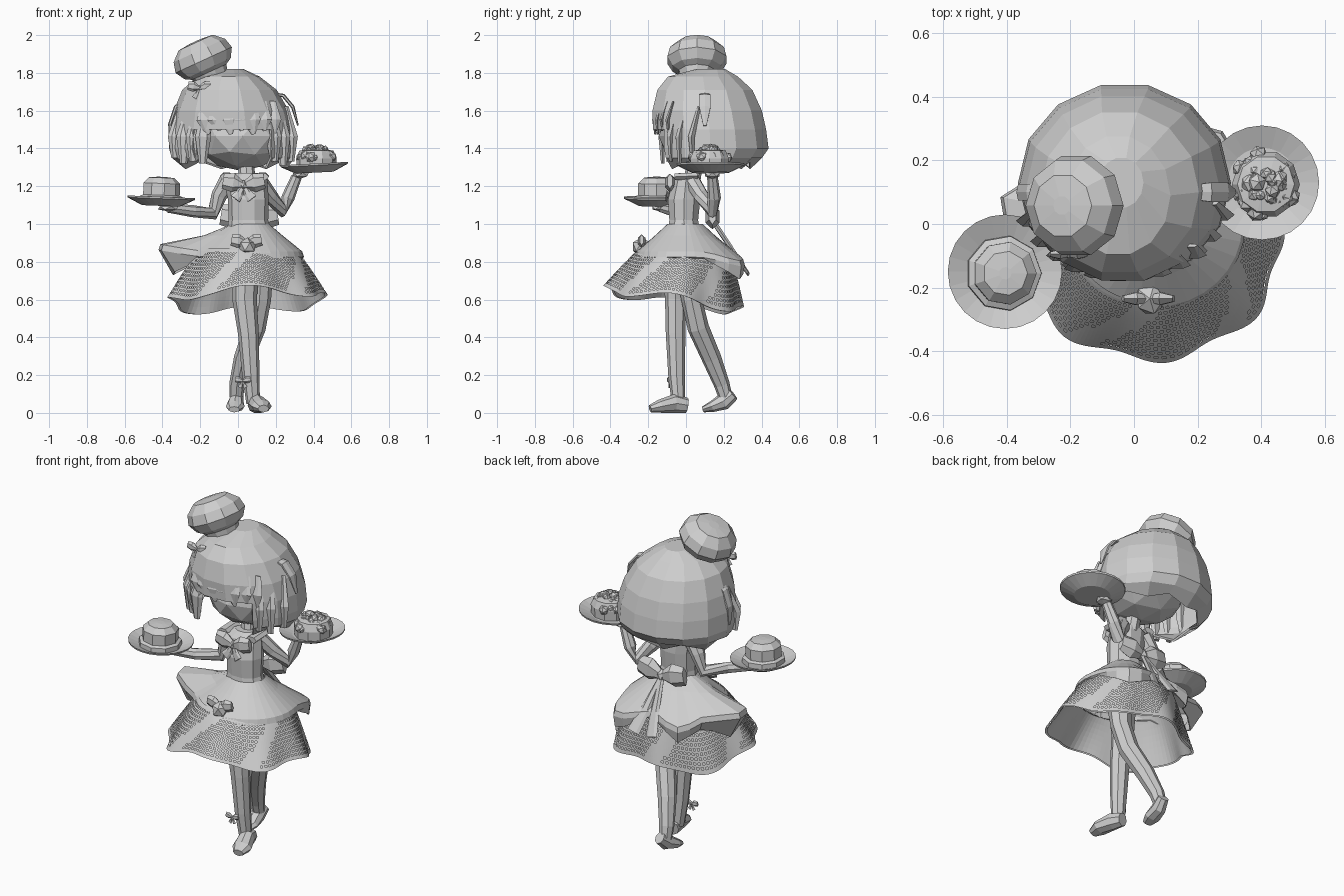
import bpy, bmesh, math, random
from mathutils import Vector

if "Cube" in bpy.data.objects:
    bpy.data.objects.remove(bpy.data.objects["Cube"])
random.seed(4)
TAU = 2 * math.pi

mat = bpy.data.materials.new("light_grey")
mat.diffuse_color = (0.62, 0.62, 0.62, 1)
mat.use_nodes = True
mat.node_tree.nodes["Principled BSDF"].inputs["Base Color"].default_value = mat.diffuse_color


def finish(name, bm):
    bmesh.ops.recalc_face_normals(bm, faces=bm.faces)
    me = bpy.data.meshes.new(name)
    bm.to_mesh(me)
    bm.free()
    me.materials.append(mat)
    ob = bpy.data.objects.new(name, me)
    bpy.context.collection.objects.link(ob)
    return ob


def bridge(rings, caps=True):
    """Skin a list of closed point rings."""
    bm = bmesh.new()
    vs = [[bm.verts.new(p) for p in r] for r in rings]
    n = len(vs[0])
    for a, b in zip(vs, vs[1:]):
        for i in range(n):
            k = (i + 1) % n
            bm.faces.new((a[i], a[k], b[k], b[i]))
    if caps:
        bm.faces.new(vs[0])
        bm.faces.new(vs[-1])
    return bm


def ellipses(specs, n):
    """Horizontal rings from (z, cx, cy, rx, ry)."""
    return [[(cx + rx * math.cos(TAU * i / n), cy + ry * math.sin(TAU * i / n), z)
             for i in range(n)] for z, cx, cy, rx, ry in specs]


def limb(name, pts, radii, n=8, ref=(0, 1, 0)):
    """Tapered tube; each radius is a number or a (side, depth) pair."""
    pts = [Vector(p) for p in pts]
    rings = []
    for i, p in enumerate(pts):
        t = (pts[min(i + 1, len(pts) - 1)] - pts[max(i - 1, 0)]).normalized()
        u = Vector(ref).cross(t).normalized()
        v = t.cross(u)
        a, b = radii[i] if isinstance(radii[i], tuple) else (radii[i], radii[i])
        rings.append([p + u * a * math.cos(TAU * k / n) + v * b * math.sin(TAU * k / n)
                      for k in range(n)])
    return finish(name, bridge(rings))


def lathe(name, profile, loc, rot=(0, 0, 0), n=20):
    ob = finish(name, bridge([[(r * math.cos(TAU * i / n), r * math.sin(TAU * i / n), z)
                               for i in range(n)] for r, z in profile]))
    ob.location, ob.rotation_euler = loc, rot
    return ob


def blob(name, loc, r, rot=(0, 0, 0), sub=1):
    bm = bmesh.new()
    bmesh.ops.create_icosphere(bm, subdivisions=sub, radius=1)
    ob = finish(name, bm)
    ob.location, ob.scale, ob.rotation_euler = loc, r, rot
    return ob


def bow(name, c, s, tail=0.9, lean=0.0):
    """Ribbon bow: two loops, a knot and two hanging tails."""
    c = Vector(c)
    blob(name + "_knot", c, (s * .22, s * .25, s * .25))
    for d in (-1, 1):
        limb(name + "_loop", [c, c + Vector((d * s * .5, 0, s * .12)), c + Vector((d * s, 0, s * .2))],
             [(s * .15, s * .15), (s * .45, s * .28), (s * .36, s * .14)], 6)
        limb(name + "_tail", [c, c + Vector((d * s * .2, lean * .6, -s * tail * .6)),
                              c + Vector((d * s * .4, lean, -s * tail))],
             [s * .1, (s * .2, s * .08), (s * .26, s * .05)], 6)


# Head and face
blob("head", (0.025, 0.09, 1.465), (0.25, 0.235, 0.185), sub=2)

# Hair cap, opened at the front, with a jagged hem
hair = ellipses([(1.82, -.04, .13, .07, .08), (1.78, -.05, .09, .165, .19), (1.71, -.045, .1, .25, .258),
                 (1.60, -.035, .112, .305, .297), (1.50, -.03, .125, .33, .307), (1.40, -.03, .13, .335, .315),
                 (1.35, -.025, .12, .325, .29), (1.30, -.025, .11, .28, .235)], 14)
hair[-1] = [(x, y, z + (.03 if i % 2 else -.01)) for i, (x, y, z) in enumerate(hair[-1])]
bm = bridge(hair, caps=False)
bm.faces.new([v for v in bm.verts if v.co.z > 1.81])
bmesh.ops.delete(bm, geom=[f for f in bm.faces if f.calc_center_median().z < 1.52 and
                           f.calc_center_median().y < -.03 and
                           -.2 < f.calc_center_median().x < .2], context='FACES')
cap = finish("hair_cap", bm)
cap.modifiers.new("thickness", 'SOLIDIFY').thickness = 0.012


def hair_front(x):
    return .12 - .303 * math.sqrt(max(0.03, 1 - ((x + .032) / .33) ** 2))


# Fringe and side locks, lying flush with the cap
for i, x in enumerate((-.17, -.11, -.05, .01, .07, .13, .18)):
    y = hair_front(x)
    limb("fringe_lock", [(x, y + .045, 1.65), (x, y + .014, 1.55), (x + .012, y + .02, 1.475 + .02 * (i % 2))],
         [(.02, .006), (.05, .012), (.01, .006)], 6)
for x, z in ((-.33, 1.35), (-.285, 1.32), (-.235, 1.33), (-.185, 1.32), (.19, 1.33), (.235, 1.31), (.275, 1.33)):
    y = hair_front(x)
    limb("side_lock", [(x * .9, y + .06, 1.62), (x, y + .02, 1.46), (x * 1.01, y + .025, z)],
         [(.02, .01), (.042, .02), (.02, .01)], 6)

# Loose curved strands standing off each side
limb("right_strand", [(.18, .1, 1.69), (.24, .1, 1.68), (.29, .1, 1.62), (.318, .1, 1.52)],
     [(.008, .025), (.01, .035), (.01, .035), (.004, .01)], 6)
limb("left_strand", [(-.28, .1, 1.66), (-.33, .1, 1.62), (-.36, .1, 1.53), (-.36, .1, 1.42)],
     [(.008, .025), (.01, .03), (.01, .03), (.004, .01)], 6)

# Puffed hat with a ribbon
lathe("hat", [(.03, .093), (.1, .086), (.15, .04), (.164, -.015), (.135, -.065), (.1, -.085),
              (.09, -.12), (.1, -.165)], (-.188, .058, 1.882), (0, -.43, 0), 10)
bow("hat_bow", (-.205, -.095, 1.72), .06)

# Torso, neck and collar
finish("torso", bridge(ellipses([(1.27, .045, .01, .06, .05), (1.235, .04, 0, .115, .072),
                                 (1.13, .055, -.01, .108, .09), (1.02, .055, -.012, .105, .08),
                                 (.96, .06, -.01, .12, .09)], 10)))
limb("neck", [(.05, .03, 1.22), (.04, .05, 1.34)], [.045, .042])
bow("collar_bow", (.03, -.085, 1.205), .11, .65, -.02)
for x in (-.06, .13):
    limb("collar_frill", [(x, -.06, 1.25), (x, .06, 1.255)], [(.035, .02), (.035, .02)], 6, (0, 0, 1))

# Arms holding the plates
limb("left_arm", [(-.05, .02, 1.23), (-.1, .03, 1.15), (-.135, .03, 1.055), (-.24, -.06, 1.068), (-.37, -.13, 1.085)],
     [.05, .042, .036, .032, .025])
limb("right_arm", [(.11, .03, 1.23), (.17, .08, 1.15), (.235, .14, 1.07), (.265, .15, 1.14), (.31, .14, 1.25)],
     [.045, .04, .036, .035, .028])
blob("left_hand", (-.37, -.14, 1.085), (.06, .045, .018))
blob("right_hand", (.33, .14, 1.262), (.05, .045, .022))

# Plates and food
plate = [(.02, 0), (.1, 0), (.178, .038), (.18, .048), (.11, .02), (.02, .02)]
lathe("left_plate", plate, (-.408, -.15, 1.096), (0, .04, 0), 24)
lathe("right_plate", plate, (.405, .13, 1.272), (0, -.05, 0), 24)
lathe("pudding", [(.12, 0), (.118, .03), (.1, .038), (.1, .1), (.07, .13), (.02, .135)],
      (-.41, -.155, 1.115), (0, .04, 0), 9)
lathe("cake_base", [(.105, 0), (.107, .06), (.09, .1), (.03, .11)], (.415, .125, 1.288), n=10)
for i in range(40):
    a, r = random.uniform(0, TAU), .1 * math.sqrt(random.random())
    s = random.uniform(.018, .032)
    blob("cake_topping", (.415 + r * math.cos(a), .125 + r * math.sin(a), 1.42 - r * .7),
         (s, s, s * .9), (a, r * 9, a * 2))


# Lace skirt: a fluted, perforated layer over a plain lining
def skirt(name, nu, nv, inset, holes):
    bm = bmesh.new()
    grid = []
    for j in range(nv + 1):
        t = j / nv
        e, row = t ** .85, []
        for i in range(nu):
            a = TAU * i / nu
            w = 1 + .04 * t * math.sin(8 * a + .6)
            z1 = .595 - .055 * math.sin(a) + .025 * math.cos(4 * a) + .012 * math.cos(a)
            row.append(bm.verts.new((.05 + ((.25 + .16 * e) * w - inset) * math.cos(a),
                                     -.01 - .055 * t + ((.235 + .125 * e) * w - inset) * math.sin(a),
                                     .87 + (z1 - .87) * t)))
        grid.append(row)
    for j in range(nv):
        for i in range(nu):
            # rows of small holes, interrupted by solid scallops
            if holes and math.sin(5 * TAU * i / nu + j * .12) > -.75 and 1 < j < nv - 1 and j % 2 == 0 \
                    and (i + j // 2) % 2:
                continue
            k = (i + 1) % nu
            bm.faces.new((grid[j][i], grid[j][k], grid[j + 1][k], grid[j + 1][i]))
    return finish(name, bm)


skirt("lace_skirt", 200, 27, 0, True)
skirt("skirt_lining", 100, 9, .012, False)

# Apron overskirt, with draped lobes toward the back and left
N = 32
rings = [[] for _ in range(5)]
for i in range(N):
    a = TAU * i / N
    deg = math.degrees(a)
    left = math.exp(-((deg - 172) / 21) ** 2)
    back = math.exp(-((deg - 58) / 22) ** 2) + .9 * math.exp(-((deg - 125) / 18) ** 2)
    r = .275 + .215 * left + .10 * back
    ez = .855 + .04 * left - .05 * back
    drop = .13 * left + .06 * back + .008 * (i % 2)
    for ring, (rr, z) in zip(rings, ((.1, 1.0), (.17 + .08 * left, .94), (r, ez), (r + .01, ez - .03),
                                     (r - .07 * left, ez - .03 - drop))):
        ring.append((.065 + rr * math.cos(a), -.005 + rr * .93 * math.sin(a), z))
over = finish("apron_overskirt", bridge(rings, caps=False))
over.modifiers.new("thickness", 'SOLIDIFY').thickness = 0.006

# Front apron bow with a full centre, and large back sash
bow("apron_bow", (.045, -.235, .9), .08, .9, -.03)
blob("apron_puff", (.05, -.235, .88), (.05, .055, .05))
bow("back_sash", (.06, .14, 1.02), .15, 1.9, .19)

# Legs and shoes
limb("front_leg", [(.04, -.05, .8), (.035, -.055, .6), (.055, -.055, .42), (.068, -.05, .2), (.08, -.04, .05)],
     [.075, (.065, .056), (.055, .052), (.046, .044), .036])
limb("back_leg", [(.12, .01, .8), (.115, .03, .6), (.09, .065, .45), (.03, .135, .29), (-.005, .19, .15), (-.01, .21, .08)],
     [.07, (.06, .055), .057, .052, .042, .036])
limb("front_shoe", [(.085, .005, .04), (.1, -.06, .05), (.125, -.14, .035), (.135, -.19, .022)],
     [(.035, .04), (.045, .05), (.055, .035), (.03, .02)], 8, (0, 0, 1))
limb("back_shoe", [(0, .25, .1), (-.01, .2, .06), (-.015, .14, .034), (-.02, .09, .018)],
     [(.03, .035), (.04, .045), (.05, .03), (.03, .016)], 8, (0, 0, 1))
bow("ankle_bow", (.025, -.09, .17), .04)
